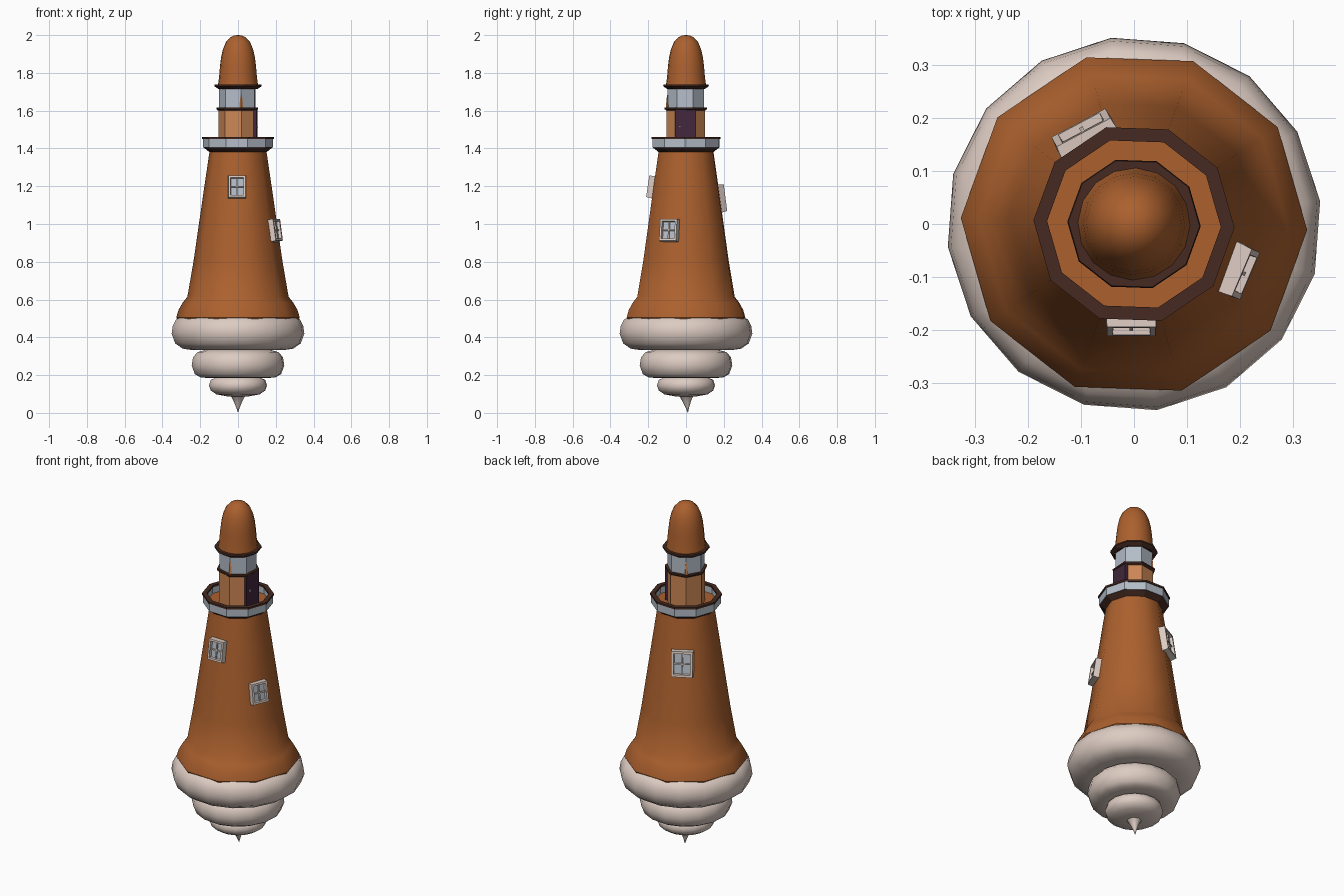
import bpy, bmesh
from math import sin, cos, tau, radians
from mathutils import Matrix, Vector

cube = bpy.data.objects.get("Cube")
if cube:
    bpy.data.objects.remove(cube, do_unlink=True)


def material(name, rgb):
    m = bpy.data.materials.new(name)
    m.use_nodes = True
    m.diffuse_color = (*rgb, 1)
    m.node_tree.nodes["Principled BSDF"].inputs["Base Color"].default_value = (*rgb, 1)
    return m


CARAMEL = material("caramel", (0.41, 0.118, 0.027))
BISCUIT = material("biscuit", (0.60, 0.24, 0.09))
CREAM = material("cream", (0.72, 0.60, 0.54))
SILVER = material("silver", (0.46, 0.51, 0.58))
BROWN = material("dark brown", (0.06, 0.023, 0.015))
PLUM = material("plum", (0.055, 0.02, 0.045))


def finish(bm, name, mats, smooth=0):
    bmesh.ops.recalc_face_normals(bm, faces=bm.faces)
    mesh = bpy.data.meshes.new(name)
    bm.to_mesh(mesh)
    bm.free()
    for m in mats:
        mesh.materials.append(m)
    obj = bpy.data.objects.new(name, mesh)
    bpy.context.collection.objects.link(obj)
    if smooth:
        bpy.ops.object.select_all(action="DESELECT")
        obj.select_set(True)
        bpy.context.view_layer.objects.active = obj
        bpy.ops.object.shade_smooth_by_angle(angle=radians(smooth))
    return obj


def lathe(name, profile, mat, sides=10, turn=-2, smooth=0, closed=False):
    """Spin a (radius, height) profile; closed joins its last point to its first."""
    bm = bmesh.new()
    rings = []
    for r, z in profile:
        angles = [radians(turn) + tau * i / sides for i in range(sides)]
        rings.append([bm.verts.new((r * cos(a), r * sin(a), z)) for a in angles])
    pairs = list(zip(rings, rings[1:]))
    if closed:
        pairs.append((rings[-1], rings[0]))
    for low, high in pairs:
        for i in range(sides):
            j = (i + 1) % sides
            bm.faces.new((low[i], low[j], high[j], high[i]))
    bmesh.ops.remove_doubles(bm, verts=bm.verts, dist=1e-5)
    return finish(bm, name, [mat], smooth)


def box(bm, size, centre):
    mat = Matrix.Translation(centre) @ Matrix.Diagonal((*size, 1))
    return bmesh.ops.create_cube(bm, size=1, matrix=mat)["verts"]


# Whipped base: three stacked swirls
lathe("swirl_base", [
    (0, 0.088), (0.06, 0.088), (0.115, 0.098), (0.145, 0.118), (0.155, 0.145),
    (0.145, 0.175), (0.115, 0.188), (0.15, 0.184), (0.2, 0.188), (0.23, 0.205),
    (0.247, 0.25), (0.24, 0.295), (0.215, 0.322), (0.18, 0.332), (0.24, 0.332),
    (0.295, 0.34), (0.335, 0.368), (0.354, 0.42), (0.348, 0.46), (0.33, 0.495),
    (0.29, 0.513), (0, 0.513)], CREAM, sides=16, turn=7, smooth=70)

# Bent drip at the very bottom
tip = lathe("drip_tip", [(0.0, 0), (0.01, 0.03), (0.022, 0.06), (0.032, 0.08),
                         (0.05, 0.1), (0, 0.1)], CREAM, sides=8, smooth=60)
for v in tip.data.vertices:
    v.co.y += 0.1 * (0.1 - v.co.z)

# Tower with flared skirt
lathe("tower", [(0, 0.47), (0.31, 0.475), (0.327, 0.505), (0.315, 0.545),
                (0.292, 0.585), (0.268, 0.615), (0.236, 0.8), (0.207, 1.0),
                (0.178, 1.2), (0.15, 1.39), (0, 1.39)], CARAMEL, smooth=42)

# Gallery
lathe("gallery_bracket", [(0, 1.38), (0.15, 1.38), (0.183, 1.405), (0, 1.405)], BROWN)
lathe("gallery_floor", [(0, 1.403), (0.168, 1.403), (0.168, 1.412), (0, 1.412)], CARAMEL)
lathe("gallery_panels", [(0.168, 1.404), (0.185, 1.404), (0.185, 1.454),
                         (0.168, 1.454)], SILVER, closed=True)
lathe("gallery_rail", [(0.164, 1.45), (0.19, 1.45), (0.19, 1.461),
                       (0.164, 1.461)], BROWN, closed=True)

# Watch room and lantern
lathe("watch_room", [(0, 1.405), (0.104, 1.405), (0.104, 1.606), (0, 1.606)],
      BISCUIT, sides=7, turn=-29)
lathe("watch_room_trim", [(0, 1.6), (0.105, 1.6), (0.115, 1.608), (0.115, 1.616),
                          (0, 1.618)], BROWN, sides=7, turn=-29)
lathe("lantern_glass", [(0, 1.612), (0.1, 1.612), (0.1, 1.725), (0, 1.725)],
      SILVER, sides=7, turn=-29)
for side, angle in (("front", -80), ("back", 126)):
    post = lathe("lantern_flame_" + side, [(0.01, 1.615), (0.007, 1.66), (0, 1.7)],
                 BISCUIT, sides=4)
    a = radians(angle)
    post.location = (0.098 * cos(a), 0.098 * sin(a), 0)

# Roof
lathe("roof_eave", [(0, 1.715), (0.104, 1.715), (0.126, 1.73), (0.124, 1.739),
                    (0, 1.741)], BROWN)
lathe("roof_dome", [(0.106, 1.738), (0.1, 1.78), (0.096, 1.83), (0.09, 1.88),
                    (0.08, 1.925), (0.064, 1.963), (0.042, 1.987), (0.02, 1.998),
                    (0, 2.0)], CARAMEL, sides=16, smooth=60)

# Door with a small knob
bm = bmesh.new()
box(bm, (0.02, 0.108, 0.19), (0, 0, 1.51))
before = set(bm.faces)
box(bm, (0.012, 0.01, 0.01), (0.012, -0.03, 1.515))
for f in set(bm.faces) - before:
    f.material_index = 1
door = finish(bm, "door", [PLUM, SILVER])
door.rotation_euler.z = radians(-3)
door.location = (0.09, -0.004, 0)


def window(name, angle, shift, radius, z, width, height):
    """Framed four-pane window leaning back with the tower wall."""
    bm = bmesh.new()
    box(bm, (width, height, 0.06), (0, 0, 0))
    front = max(bm.faces, key=lambda f: f.calc_center_median().z)
    for v in front.verts:
        v.co.x *= 0.92
        v.co.y *= 0.92
    bmesh.ops.inset_region(bm, faces=[front], thickness=0.15 * width)
    bmesh.ops.inset_region(bm, faces=[front], thickness=0.003, depth=-0.016)
    front.material_index = 1
    box(bm, (0.007, 0.75 * height, 0.008), (0, 0, 0.018))
    box(bm, (0.72 * width, 0.007, 0.008), (0, 0, 0.018))
    a, lean = radians(angle), radians(8.3)
    out = Vector((cos(a) * cos(lean), sin(a) * cos(lean), sin(lean)))
    across = Vector((-sin(a), cos(a), 0))
    up = out.cross(across)
    obj = finish(bm, name, [CREAM, SILVER])
    place = Vector((radius * cos(a), radius * sin(a), z)) + across * shift
    obj.matrix_world = Matrix.Translation(place) @ Matrix((across, up, out)).transposed().to_4x4()


window("front_window", -90, -0.005, 0.173, 1.195, 0.1, 0.125)
window("side_window", -23, -0.005, 0.202, 0.965, 0.105, 0.125)
window("back_window", 118, 0.003, 0.178, 1.135, 0.125, 0.155)
